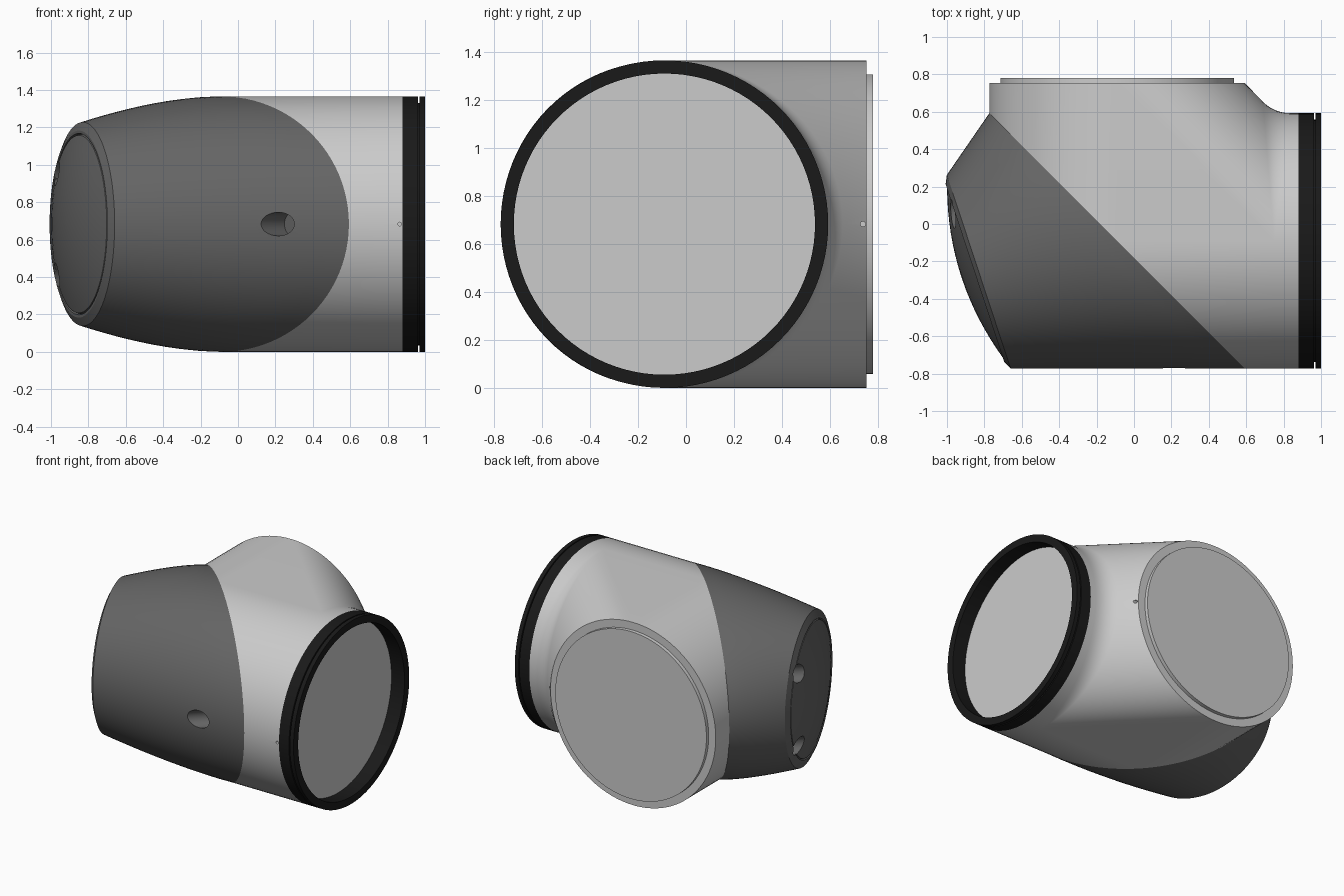
import bpy, bmesh
from math import cos, sin, tau, sqrt, pi
from mathutils import Vector, Matrix

if "Cube" in bpy.data.objects:
    bpy.data.objects.remove(bpy.data.objects["Cube"])

N = 96
R, C, ZC = 0.683, -0.09, 0.683      # arm radius, arm axis offset, axis height
ANG = [tau * i / N for i in range(N)]


def material(name, v):
    m = bpy.data.materials.new(name)
    m.diffuse_color = (v, v, v, 1)
    m.use_nodes = True
    m.node_tree.nodes["Principled BSDF"].inputs["Base Color"].default_value = m.diffuse_color
    return m


DARK, BLACK = material("dark_grey", 0.13), material("black_rubber", 0.01)


def activate(ob):
    bpy.ops.object.select_all(action='DESELECT')
    ob.select_set(True)
    bpy.context.view_layer.objects.active = ob


def finish(bm, name, mat=None, cutters=(), angle=25):
    bmesh.ops.remove_doubles(bm, verts=bm.verts, dist=1e-4)
    bmesh.ops.recalc_face_normals(bm, faces=bm.faces)
    me = bpy.data.meshes.new(name)
    bm.to_mesh(me)
    bm.free()
    ob = bpy.data.objects.new(name, me)
    bpy.context.collection.objects.link(ob)
    if mat:
        me.materials.append(mat)
    activate(ob)
    for cut in cutters:
        mod = ob.modifiers.new("hole", 'BOOLEAN')
        mod.operation, mod.solver, mod.object = 'DIFFERENCE', 'EXACT', cut
        bpy.ops.object.modifier_apply(modifier=mod.name)
    bpy.ops.object.shade_smooth_by_angle(angle=angle * pi / 180)
    return ob


def loft(bm, rings, loop=False, caps=True):
    rows = [[bm.verts.new(p) for p in r] for r in rings]
    pairs = list(zip(rows, rows[1:])) + ([(rows[-1], rows[0])] if loop else [])
    for a, b in pairs:
        for i in range(N):
            j = (i + 1) % N
            bm.faces.new((a[i], a[j], b[j], b[i]))
    if caps and not loop:
        bm.faces.new(rows[0])
        bm.faces.new(rows[-1])


def bore(name, start, end, r, segs=32):
    a, b = Vector(start), Vector(end)
    bm = bmesh.new()
    rot = (b - a).to_track_quat('Z', 'Y').to_matrix().to_4x4()
    bmesh.ops.create_cone(bm, cap_ends=True, segments=segs, radius1=r, radius2=r,
                          depth=(b - a).length,
                          matrix=Matrix.Translation((a + b) / 2) @ rot)
    ob = finish(bm, name)
    ob.hide_render = True
    ob.hide_viewport = False
    return ob


# elbow body: hull of the mitre ellipse and both arm mouths, with a filleted neck
bm = bmesh.new()
NX = 0.75


def neck(t):
    ring = []
    for a in ANG:
        k = max(cos(a), 0)
        y = C + R * cos(a)
        p0 = Vector((NX - 0.06 * k, y + 0.06 * k, ZC + R * sin(a)))
        p1 = Vector((NX, y, p0.z))
        p2 = Vector((NX + 0.085 * k, y, p0.z))
        ring.append(p0 * (1 - t) ** 2 + p1 * 2 * t * (1 - t) + p2 * t * t)
    return ring


mitre = [(C + R * cos(a), C - R * cos(a), ZC + R * sin(a)) for a in ANG]
mouth_y = [(C + R * cos(a), 0.753, ZC + R * sin(a)) for a in ANG]
end = [bm.verts.new(p) for p in neck(0)]
for p in mitre + mouth_y:
    bm.verts.new(p)
bmesh.ops.convex_hull(bm, input=bm.verts)
inner = set(end)
bmesh.ops.delete(bm, geom=[f for f in bm.faces if all(v in inner for v in f.verts)],
                 context='FACES_ONLY')
mouth_x = [(0.892, C + R * 0.99 * cos(a), ZC + R * 0.99 * sin(a)) for a in ANG]
collar = [(0.88, C + R * cos(a), ZC + R * sin(a)) for a in ANG]
loft(bm, [neck(i / 6) for i in range(7)] + [collar, mouth_x], caps=False)
bm.faces.new([bm.verts.new(p) for p in mouth_x])
notch_side = bore("side_notch_cutter", (0.56, 0.738, ZC), (0.64, 0.738, ZC), 0.011, 12)
notch_front = bore("front_notch_cutter", (0.865, -0.80, ZC), (0.865, -0.74, ZC), 0.010, 12)
finish(bm, "elbow_body", None, (notch_side, notch_front))

# mounting flange on the rear mouth
bm = bmesh.new()
loft(bm, [[(C + r * cos(a), y, ZC + r * sin(a)) for a in ANG]
          for y, r in ((0.74, 0.625), (0.78, 0.625))])
finish(bm, "rear_flange")

# black seal ring with a thin groove, around the recessed right mouth
bm = bmesh.new()
profile = [(0.88, 0.628), (0.88, R), (0.962, R), (0.962, 0.648), (0.970, 0.648),
           (0.970, R), (1.0, R), (1.0, 0.628)]
loft(bm, [[(x, C + r * cos(a), ZC + r * sin(a)) for a in ANG] for x, r in profile],
     loop=True)
finish(bm, "seal_ring", BLACK)

# dark cover: loft from the mitre ellipse to a tilted circle, ending in a rim
bm = bmesh.new()
D, NRM = Vector((0.313, -0.95, 0)), Vector((-0.95, -0.313, 0))
CC, CR = Vector((-0.83, -0.255, ZC)), 0.545


def disc_ring(r, h):
    return [CC + NRM * h + D * r * cos(a) + Vector((0, 0, r * sin(a))) for a in ANG]


rings, STEPS = [], 10
for s in range(STEPS):
    t = s / STEPS
    ring = []
    for p, q in zip(mitre, disc_ring(CR, 0)):
        v = Vector(p).lerp(q, t)
        v.z = p[2] + (q.z - p[2]) * t ** 1.6
        ring.append(v)
    rings.append(ring)
rings += [disc_ring(r, h) for r, h in ((CR, 0), (0.50, 0.022), (0.485, 0.022), (0.48, 0.008))]
# domed end plate
for i in range(9):
    f = 1 - i / 8.2
    rings.append(disc_ring(0.475 * f, 0.022 + 0.075 * (1 - f * f)))
loft(bm, rings)

# angled screw holes
k = 1 / sqrt(2)
AX = Vector((k, k, 0))
spots = [(0.215, -0.77, ZC, 0.11)] + [(-0.965, 0.06, ZC + s * 0.27, 0.12) for s in (-1, 1)]
holes = []
for i, (x, y, z, depth) in enumerate(spots):
    p = Vector((x, y, z))
    holes.append(bore(f"screw_hole_cutter_{i}", p - AX * 0.2, p + AX * depth, 0.063))
finish(bm, "end_cover", DARK, holes)

# cutters are already applied
for cut in holes + [notch_side, notch_front]:
    bpy.data.objects.remove(cut)
